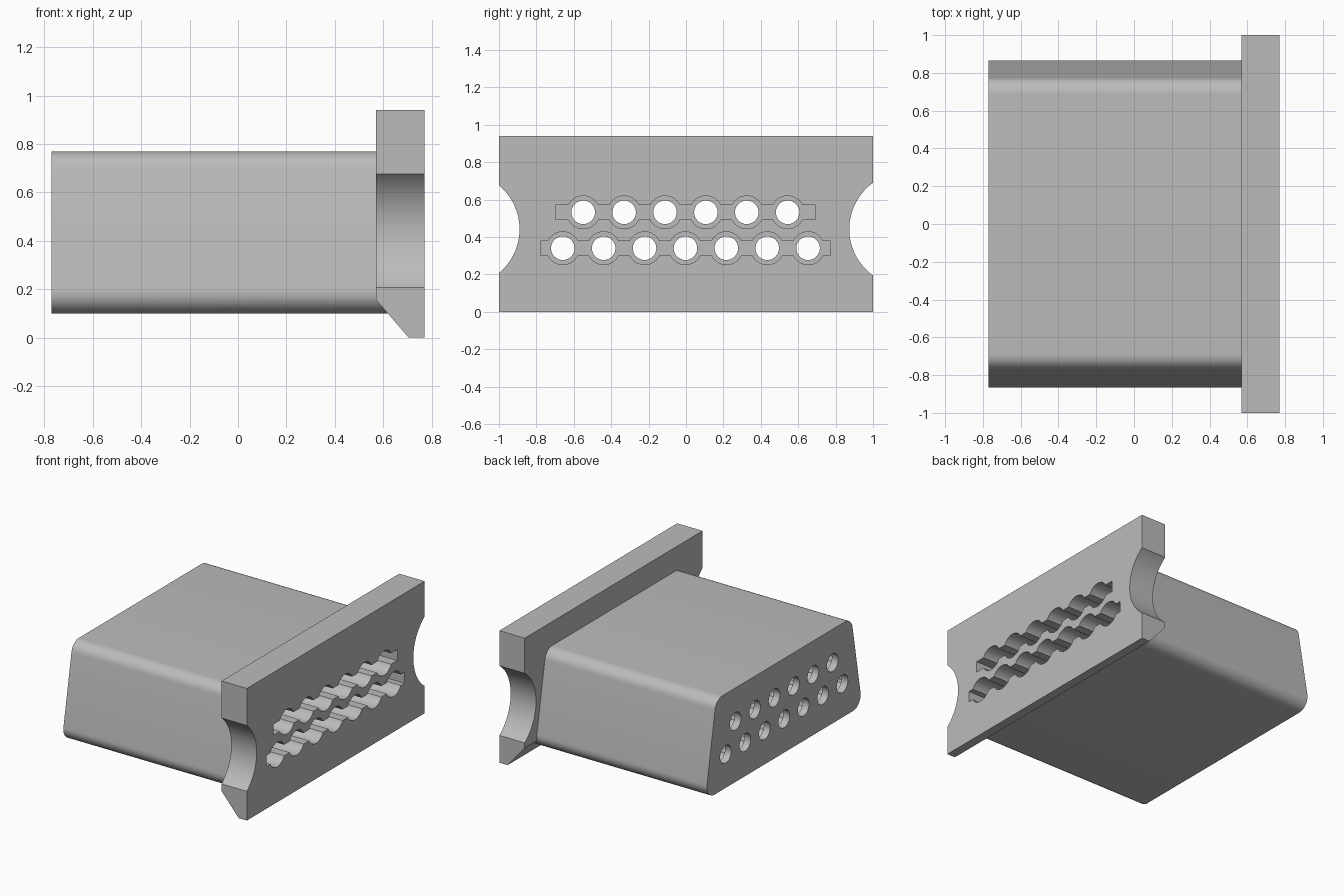
import bpy, bmesh, math
from mathutils import Vector

cube = bpy.data.objects.get("Cube")
if cube:
    bpy.data.objects.remove(cube)

grey = bpy.data.materials.new("plain grey")
grey.use_nodes = True
colour = (0.5, 0.5, 0.5, 1)
grey.diffuse_color = colour
grey.node_tree.nodes["Principled BSDF"].inputs["Base Color"].default_value = colour


def prisms(name, profiles, offset):
    """One object made of closed profiles, each extruded along offset."""
    bm = bmesh.new()
    for points in profiles:
        face = bm.faces.new([bm.verts.new(p) for p in points])
        ext = bmesh.ops.extrude_face_region(bm, geom=[face], use_keep_orig=True)
        moved = [g for g in ext["geom"] if isinstance(g, bmesh.types.BMVert)]
        bmesh.ops.translate(bm, verts=moved, vec=Vector(offset))
    bmesh.ops.recalc_face_normals(bm, faces=bm.faces)
    mesh = bpy.data.meshes.new(name)
    bm.to_mesh(mesh)
    bm.free()
    mesh.materials.append(grey)
    obj = bpy.data.objects.new(name, mesh)
    bpy.context.collection.objects.link(obj)
    return obj


def arc(x, y, z, radius, start=0, end=360, steps=32):
    """Points on an arc in the YZ plane; a full turn drops the repeated end."""
    count = steps if end - start == 360 else steps + 1
    angles = [math.radians(start + (end - start) * i / steps) for i in range(count)]
    return [(x, y + radius * math.cos(a), z + radius * math.sin(a)) for a in angles]


def combine(target, tool, operation):
    tool.hide_render = True
    mod = target.modifiers.new(tool.name, 'BOOLEAN')
    mod.operation, mod.solver, mod.object = operation, 'EXACT', tool
    bpy.context.view_layer.objects.active = target
    bpy.ops.object.modifier_apply(modifier=mod.name)
    bpy.data.objects.remove(tool)


# Flange plate with the sloped lower rear edge
plate = [(0.57, 0.94), (0.77, 0.94), (0.77, 0), (0.705, 0), (0.57, 0.157)]
housing = prisms("connector_housing", [[(x, -1, z) for x, z in plate]], (0, 2, 0))

# Rounded scoops in both ends of the flange
scoops = [arc(0.4, y, 0.442, 0.305, steps=96) for y in (-1.195, 1.178)]
combine(housing, prisms("end_scoops", scoops, (0.6, 0, 0)), 'DIFFERENCE')

# Tapered shell with rounded corners
r, tilt = 0.085, 10.2
x = -0.77
shell = (arc(x, 0.69, 0.685, r, tilt, 90, 10)
         + arc(x, -0.69, 0.685, r, 90, 180 - tilt, 10)
         + arc(x, -0.78, 0.185, r, 180 - tilt, 270, 12)
         + arc(x, 0.78, 0.185, r, 270, 360 + tilt, 12))
combine(housing, prisms("shell", [shell], (1.43, 0, 0)), 'UNION')

# Two staggered rows of contacts, joined by a slot along each row
pitch, back = 0.2186, -0.72
rows = [(6, 0.532, -0.003, 0.695), (7, 0.34, -0.003, 0.775)]
centres = [(mid + (i - (n - 1) / 2) * pitch, z)
           for n, z, mid, half in rows for i in range(n)]
slots = [[(back, mid + sy * half, z + sz * 0.039)
          for sy, sz in ((-1, -1), (1, -1), (1, 1), (-1, 1))]
         for n, z, mid, half in rows]
sockets = [arc(back, y, z, 0.088) for y, z in centres]
holes = [arc(-0.9, y, z, 0.063) for y, z in centres]
combine(housing, prisms("row_slots", slots, (1.6, 0, 0)), 'DIFFERENCE')
combine(housing, prisms("contact_sockets", sockets, (1.6, 0, 0)), 'DIFFERENCE')
combine(housing, prisms("rear_holes", holes, (1.8, 0, 0)), 'DIFFERENCE')

# Smooth the curved walls, keep the corners crisp
bpy.ops.object.select_all(action='DESELECT')
housing.select_set(True)
bpy.context.view_layer.objects.active = housing
bpy.ops.object.shade_smooth_by_angle(angle=math.radians(25))
